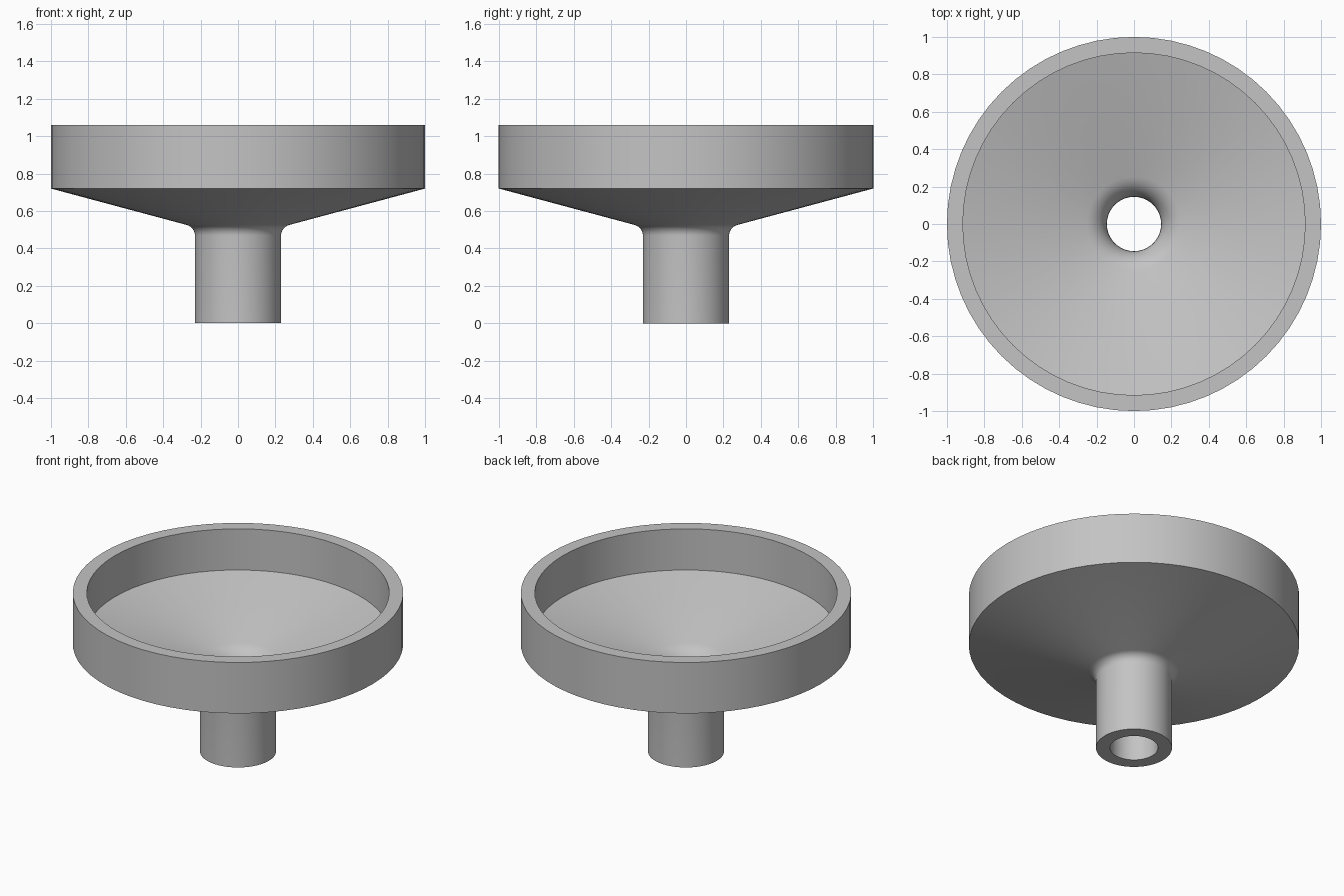
import bpy
import bmesh
from math import cos, sin, pi, radians, tan
from mathutils import Vector, Matrix

cube = bpy.data.objects.get("Cube")
if cube:
    bpy.data.objects.remove(cube, do_unlink=True)

# Main dimensions
OUTER_RADIUS = 1.0
STEM_RADIUS = 0.23
WALL = 0.085
HEIGHT = 1.06
SHOULDER = 0.72
SLOPE = radians(15)
FILLET = 0.06
SEGMENTS = 64
FILLET_STEPS = 8

# Common centre of the inside and outside neck fillets
centre_r = STEM_RADIUS + FILLET
neck_z = SHOULDER - (OUTER_RADIUS - STEM_RADIUS) * tan(SLOPE)
centre_z = neck_z - FILLET * tan((pi / 2 - SLOPE) / 2)


def fillet(radius):
    """Arc from the vertical stem wall up to the sloping cone."""
    points = []
    for i in range(FILLET_STEPS + 1):
        angle = pi - (pi / 2 - SLOPE) * i / FILLET_STEPS
        points.append((centre_r + radius * cos(angle), centre_z + radius * sin(angle)))
    return points


# Closed wall section: up the outside, then down the inside
inner_rim = OUTER_RADIUS - WALL
bore = STEM_RADIUS - WALL
inner_shoulder = SHOULDER - WALL * tan(SLOPE) + WALL / cos(SLOPE)
outside = [(STEM_RADIUS, 0)] + fillet(FILLET) + [(OUTER_RADIUS, SHOULDER), (OUTER_RADIUS, HEIGHT)]
inside = [(bore, 0)] + fillet(FILLET + WALL) + [(inner_rim, inner_shoulder), (inner_rim, HEIGHT)]
profile = outside + inside[::-1]

# Revolve the section around the vertical axis
bm = bmesh.new()
rings = []
for s in range(SEGMENTS):
    turn = Matrix.Rotation(2 * pi * s / SEGMENTS, 3, "Z")
    rings.append([bm.verts.new(turn @ Vector((r, 0, z))) for r, z in profile])
for s, ring in enumerate(rings):
    following = rings[(s + 1) % SEGMENTS]
    for i in range(len(profile)):
        j = (i + 1) % len(profile)
        bm.faces.new((ring[i], following[i], following[j], ring[j]))
bmesh.ops.recalc_face_normals(bm, faces=bm.faces)
mesh = bpy.data.meshes.new("funnel")
bm.to_mesh(mesh)
bm.free()
funnel = bpy.data.objects.new("funnel", mesh)
bpy.context.collection.objects.link(funnel)

# Plain grey material
colour = (0.55, 0.55, 0.55, 1)
grey = bpy.data.materials.new("plain grey")
grey.use_nodes = True
grey.diffuse_color = colour
grey.node_tree.nodes["Principled BSDF"].inputs["Base Color"].default_value = colour
mesh.materials.append(grey)

# Smooth shading with crisp rims
bpy.ops.object.select_all(action="DESELECT")
funnel.select_set(True)
bpy.context.view_layer.objects.active = funnel
bpy.ops.object.shade_smooth_by_angle(angle=radians(14))
